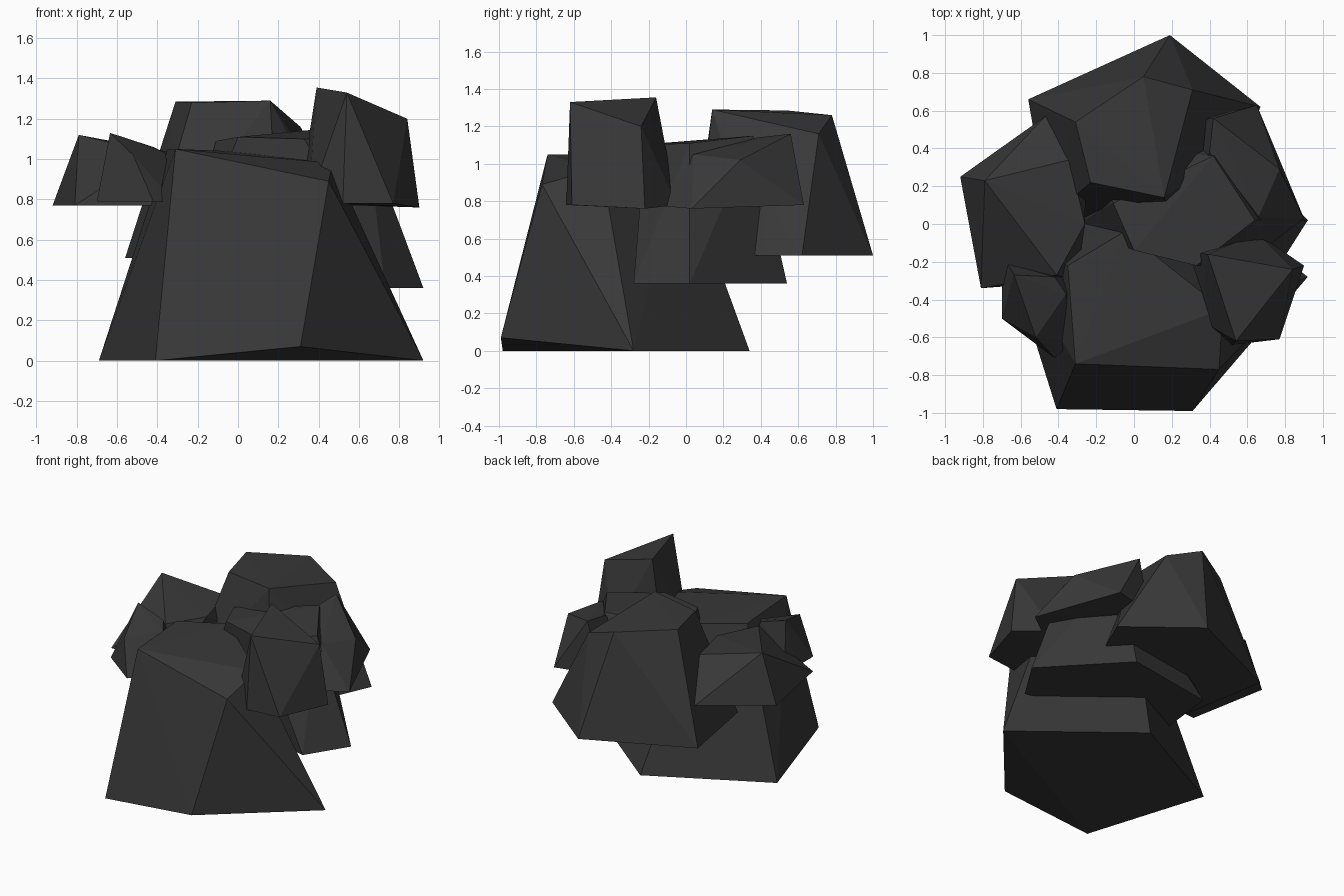
import bpy, bmesh, math

if "Cube" in bpy.data.objects:
    bpy.data.objects.remove(bpy.data.objects["Cube"])

stone = bpy.data.materials.new("dark grey stone")
stone.diffuse_color = (0.04, 0.04, 0.04, 1)
stone.use_nodes = True
stone.node_tree.nodes["Principled BSDF"].inputs["Base Color"].default_value = stone.diffuse_color


def rock(name, base_z, base, crown):
    """Faceted boulder: hull around a flat base outline (x, y) and a chiselled crown (x, y, z)."""
    bm = bmesh.new()
    for x, y in base:
        bm.verts.new((x, y, base_z))
    for p in crown:
        bm.verts.new(p)
    res = bmesh.ops.convex_hull(bm, input=bm.verts[:])
    loose = {v for v in res["geom_interior"] + res["geom_unused"]
             if isinstance(v, bmesh.types.BMVert) and v.is_valid}
    bmesh.ops.delete(bm, geom=list(loose), context='VERTS')
    # merge coplanar triangles into clean facets
    bmesh.ops.dissolve_limit(bm, angle_limit=math.radians(2),
                             verts=bm.verts[:], edges=bm.edges[:])
    bmesh.ops.recalc_face_normals(bm, faces=bm.faces[:])
    me = bpy.data.meshes.new(name)
    bm.to_mesh(me)
    bm.free()
    me.materials.append(stone)
    ob = bpy.data.objects.new(name, me)
    bpy.context.collection.objects.link(ob)
    return ob


# large boulder standing on the ground, with one chipped lower corner
rock("front_boulder", 0,
     [(-.41, -.98), (.92, -.28), (.14, .34), (-.69, -.09)],
     [(.31, -.99, .07), (-.31, -.74, 1.05), (.45, -.77, .89),
      (.47, -.45, .98), (-.05, -.04, 1.04), (-.35, -.22, 1.05)])

# boulder behind, raised
rock("back_boulder", .51,
     [(.19, 1.0), (-.56, .66), (-.45, .03), (.2, .05), (.56, .37), (.67, .62)],
     [(-.31, .54, 1.285), (-.23, .22, 1.28), (.16, .14, 1.29),
      (.05, .78, 1.26), (.31, .71, 1.16)])

# boulder in the middle, reaching out to the right
rock("middle_boulder", .36,
     [(.73, -.28), (.92, .02), (.43, .54), (-.25, .43), (-.3, 0)],
     [(-.11, .11, 1.09), (.42, .36, 1.15), (.64, .02, 1.11),
      (.33, -.22, 1.1), (.0, -.14, 1.11)])

# upper rocks round the rim
rock("right_front_rock", .78,
     [(.35, -.51), (.52, -.64), (.77, -.61), (.65, -.05), (.3, -.15)],
     [(.9, -.22, .76), (.39, -.16, 1.355), (.54, -.62, 1.33), (.84, -.24, 1.2)])

rock("right_back_rock", .78,
     [(.65, .63), (.33, .55), (.3, .1), (.6, -.2)],
     [(.9, .03, .76), (.42, .56, 1.16), (.77, .29, 1.02),
      (.66, .04, 1.05), (.4, .38, 1.14)])

rock("left_rock", .77,
     [(-.92, .25), (-.81, -.34), (-.47, .57), (-.25, .45), (-.3, -.3)],
     [(-.79, .23, 1.12), (-.34, .34, 1.03), (-.26, .0, 1.02), (-.41, -.27, 1.03)])

rock("left_front_rock", .79,
     [(-.7, -.3), (-.7, -.5), (-.42, -.71), (-.32, -.62), (-.32, -.28)],
     [(-.67, -.21, .9), (-.635, -.27, 1.13), (-.52, -.6, 1.02),
      (-.36, -.37, 1.03), (-.42, -.28, 1.06)])
